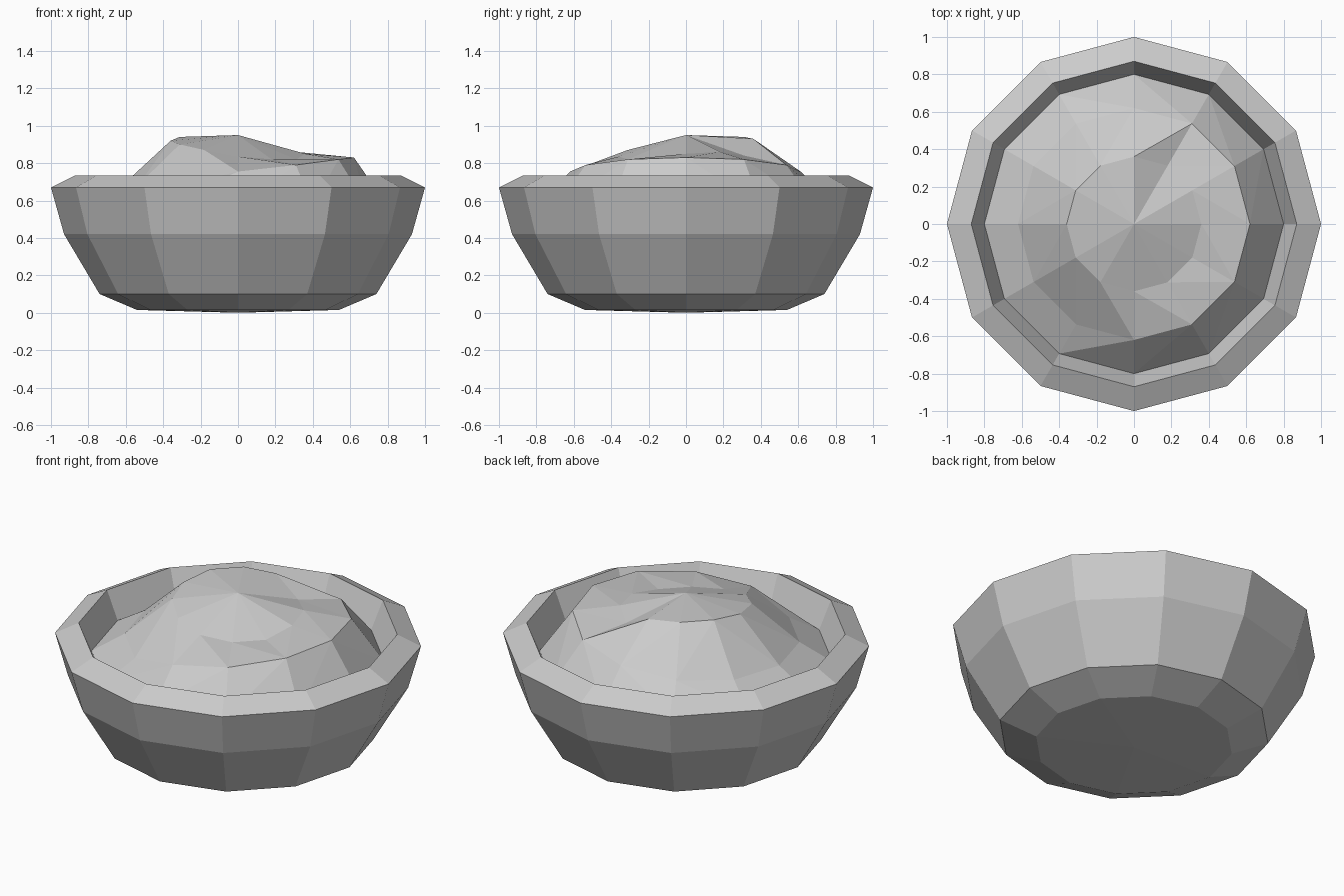
import bpy
from math import cos, sin, pi

if "Cube" in bpy.data.objects:
    bpy.data.objects.remove(bpy.data.objects["Cube"])

SIDES = 12


def ring(radius, heights):
    """Twelve points counter-clockwise from +x; heights is a number or a list."""
    if not isinstance(heights, list):
        heights = [heights] * SIDES
    return [(radius * cos(2 * pi * i / SIDES), radius * sin(2 * pi * i / SIDES), heights[i])
            for i in range(SIDES)]


def stacked_rings(name, rings, tip, tip_first, triangles=False):
    """Bridge rings into a surface, closing one end with a fan to the tip."""
    verts = [p for r in rings for p in r] + [tip]
    tip_i = len(verts) - 1
    faces = []
    for k in range(len(rings) - 1):
        for i in range(SIDES):
            j = (i + 1) % SIDES
            a, b = k * SIDES + i, k * SIDES + j
            c, d = b + SIDES, a + SIDES
            if triangles:
                # split each quad along its higher diagonal
                if verts[a][2] + verts[c][2] > verts[b][2] + verts[d][2]:
                    faces += [(a, b, c), (a, c, d)]
                else:
                    faces += [(a, b, d), (b, c, d)]
            else:
                faces.append((a, b, c, d))
    base = 0 if tip_first else (len(rings) - 1) * SIDES
    for i in range(SIDES):
        a, b = base + i, base + (i + 1) % SIDES
        faces.append((b, a, tip_i) if tip_first else (a, b, tip_i))
    mesh = bpy.data.meshes.new(name)
    mesh.from_pydata(verts, [], faces)
    mesh.update()
    obj = bpy.data.objects.new(name, mesh)
    bpy.context.collection.objects.link(obj)
    return obj


# Bowl: base, flared wall, sloped rim and inner wall down to the filling
profile = [(0.54, 0.015), (0.74, 0.10), (0.93, 0.42), (1.0, 0.67), (0.87, 0.735), (0.80, 0.57)]
stacked_rings("bowl", [ring(r, z) for r, z in profile], (0, 0, 0), True)

# Filling: uneven heap with a raised shelf on the front right side
shelf = [0.83, 0.82, 0.79, 0.75, 0.71, 0.69, 0.68, 0.68, 0.68, 0.755, 0.79, 0.82]
crest = [0.85, 0.86, 0.84, 0.93, 0.94, 0.94, 0.92, 0.90, 0.87, 0.835, 0.82, 0.82]
stacked_rings("filling", [ring(0.80, 0.57), ring(0.62, shelf), ring(0.36, crest)],
              (0, 0, 0.95), False, triangles=True)
